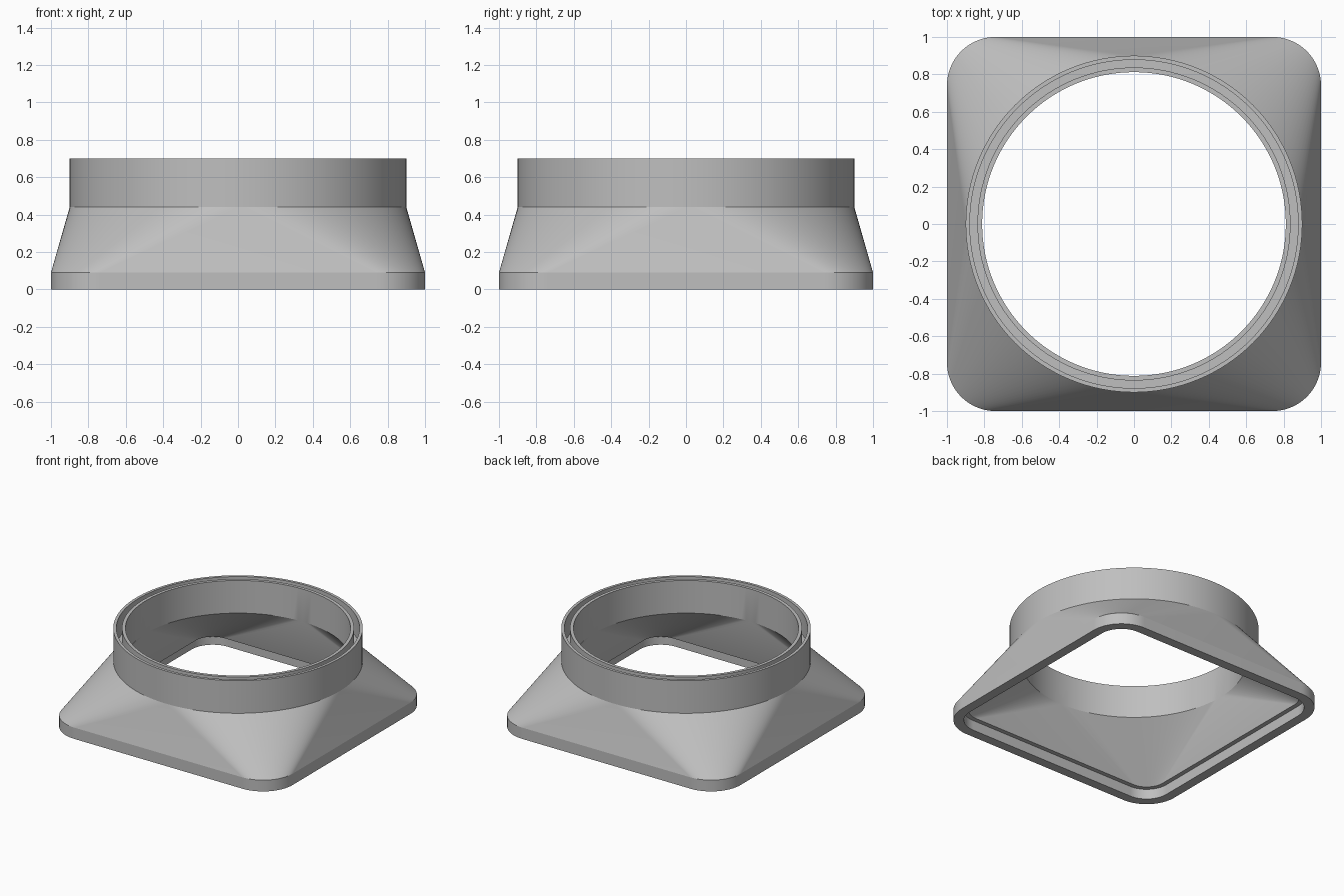
import bpy, bmesh, math

if "Cube" in bpy.data.objects:
    bpy.data.objects.remove(bpy.data.objects["Cube"])

SEG = 32  # steps per quarter turn


def ring(z, half=None, corner=0.0, radius=None):
    """Four quarter arcs: a rounded square (half, corner) or a circle (radius)."""
    pts = []
    for q in range(4):
        mid = math.radians(45 + 90 * q)
        for i in range(SEG + 1):
            a = math.radians(90 * q + 90 * i / SEG)
            if radius is not None:
                cx = cy = 0.0
                r = radius
            else:
                cx = math.copysign(half - corner, math.cos(mid))
                cy = math.copysign(half - corner, math.sin(mid))
                r = corner
            pts.append((cx + r * math.cos(a), cy + r * math.sin(a), z))
    return pts


def loft(name, rings, mat):
    """Closed shell skinned through the rings, last joined to first."""
    bm = bmesh.new()
    loops = [[bm.verts.new(p) for p in r] for r in rings]
    n = len(loops[0])
    for k, low in enumerate(loops):
        up = loops[(k + 1) % len(loops)]
        for i in range(n):
            j = (i + 1) % n
            bm.faces.new((low[i], low[j], up[j], up[i]))
    # quarter joints on circles collapse, leaving flat triangular sides
    bmesh.ops.remove_doubles(bm, verts=bm.verts, dist=1e-5)
    bmesh.ops.recalc_face_normals(bm, faces=bm.faces)
    me = bpy.data.meshes.new(name)
    bm.to_mesh(me)
    bm.free()
    me.materials.append(mat)
    ob = bpy.data.objects.new(name, me)
    bpy.context.collection.objects.link(ob)
    bpy.context.view_layer.objects.active = ob
    ob.select_set(True)
    bpy.ops.object.shade_smooth_by_angle(angle=math.radians(15))
    ob.select_set(False)
    return ob


grey = bpy.data.materials.new("plain grey")
grey.diffuse_color = (0.52, 0.52, 0.52, 1)
grey.use_nodes = True
grey.node_tree.nodes["Principled BSDF"].inputs["Base Color"].default_value = grey.diffuse_color

loft("duct_adapter", [
    # outside: square foot, square-to-round hood, round collar
    ring(0.0, half=1.0, corner=0.26),
    ring(0.09, half=1.0, corner=0.26),
    ring(0.44, radius=0.9),
    ring(0.70, radius=0.9),
    # seal groove in the collar rim
    ring(0.70, radius=0.878),
    ring(0.53, radius=0.878),
    ring(0.53, radius=0.837),
    ring(0.70, radius=0.837),
    # inside: bore, hood lining, stepped foot recess
    ring(0.70, radius=0.812),
    ring(0.44, radius=0.812),
    ring(0.08, half=0.89, corner=0.15),
    ring(0.08, half=0.925, corner=0.185),
    ring(0.0, half=0.925, corner=0.185),
], grey)
